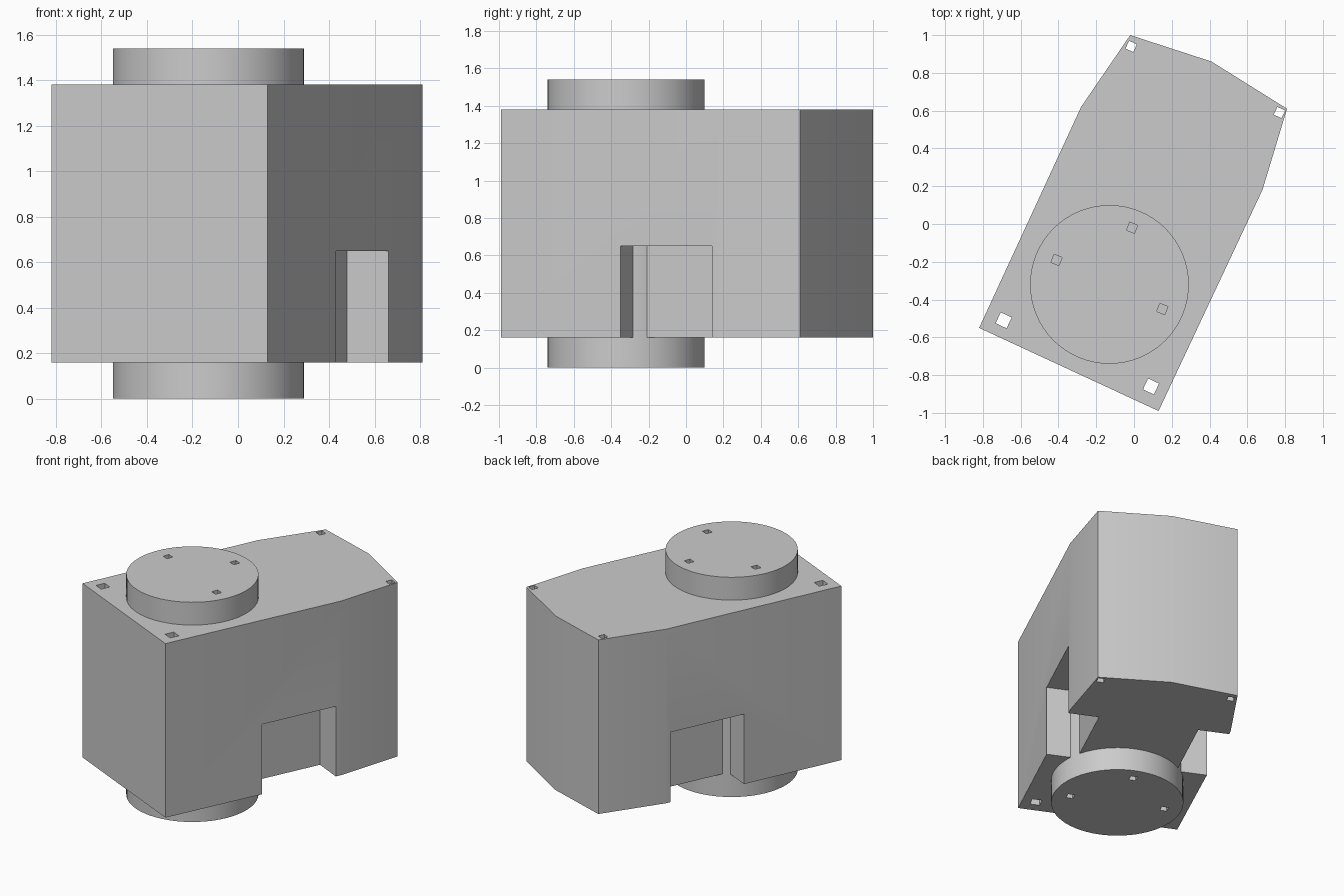
import bpy, bmesh, math
from mathutils import Vector

cube = bpy.data.objects.get("Cube")
if cube:
    bpy.data.objects.remove(cube, do_unlink=True)

grey = bpy.data.materials.new("light_grey")
grey.use_nodes = True
grey.diffuse_color = (0.6, 0.6, 0.6, 1)
grey.node_tree.nodes["Principled BSDF"].inputs["Base Color"].default_value = (0.6, 0.6, 0.6, 1)

ALONG = Vector((0.425, 0.905)).normalized()   # long direction of the block
ACROSS = Vector((ALONG.y, -ALONG.x))
BOTTOM, TOP = 0.16, 1.38


def add_prism(bm, outline, low, high):
    """Vertical prism over a plan outline."""
    base = bm.faces.new([bm.verts.new((x, y, low)) for x, y in outline])
    made = bmesh.ops.extrude_face_region(bm, geom=[base])["geom"]
    verts = [v for v in made if isinstance(v, bmesh.types.BMVert)]
    bmesh.ops.translate(bm, verts=verts, vec=(0, 0, high - low))


def ring(x, y, radius, sides, turn=0.0):
    return [(x + radius * math.cos(turn + math.tau * i / sides),
             y + radius * math.sin(turn + math.tau * i / sides)) for i in range(sides)]


def make_object(name, prisms):
    bm = bmesh.new()
    for prism in prisms:
        add_prism(bm, *prism)
    bmesh.ops.recalc_face_normals(bm, faces=bm.faces)
    mesh = bpy.data.meshes.new(name)
    bm.to_mesh(mesh)
    bm.free()
    mesh.materials.append(grey)
    obj = bpy.data.objects.new(name, mesh)
    bpy.context.collection.objects.link(obj)
    return obj


def select_only(obj):
    bpy.ops.object.select_all(action='DESELECT')
    obj.select_set(True)
    bpy.context.view_layer.objects.active = obj


def carve(obj, prisms):
    """Cut prisms out of an object and smooth its gentle edges."""
    cutter = make_object("cutter", prisms)
    cutter.hide_render = True
    mod = obj.modifiers.new("carve", 'BOOLEAN')
    mod.operation, mod.solver, mod.object = 'DIFFERENCE', 'EXACT', cutter
    select_only(obj)
    bpy.ops.object.modifier_apply(modifier=mod.name)
    bpy.data.objects.remove(cutter, do_unlink=True)
    select_only(obj)
    bpy.ops.object.shade_smooth_by_angle(angle=math.radians(35))


def notch(x, y):
    """Side recess centred on a point of the side wall."""
    centre = Vector((x, y))
    corners = [(-1, -1), (1, -1), (1, 1), (-1, 1)]
    plan = [centre + ALONG * 0.27 * a + ACROSS * 0.2 * b for a, b in corners]
    return [tuple(p) for p in plan], 0.0, 0.65


# Main block with bowed rear end
block = make_object("main_block", [([
    (-0.82, -0.55), (0.13, -0.99), (0.68, 0.18), (0.81, 0.61),
    (0.41, 0.86), (-0.02, 1.0), (-0.28, 0.62)], BOTTOM, TOP)])

# Side notches and corner bolt holes
bolts = [(-0.69, -0.51, 0.045), (0.09, -0.86, 0.045),
         (0.77, 0.59, 0.032), (-0.015, 0.94, 0.032)]
carve(block, [notch(0.545, -0.105), notch(-0.405, 0.345)] +
      [(ring(x, y, r, 4, 0.35), 0.0, 1.6) for x, y, r in bolts])

# Round drum standing proud above and below the block
drum = make_object("round_drum", [(ring(-0.13, -0.32, 0.42, 64), 0.0, 1.54)])
pits = [(-0.41, -0.19), (-0.01, -0.02), (0.15, -0.45)]
carve(drum, [(ring(x, y, 0.032, 4, 0.4), low, low + 0.26)
             for x, y in pits for low in (-0.1, 1.38)])
